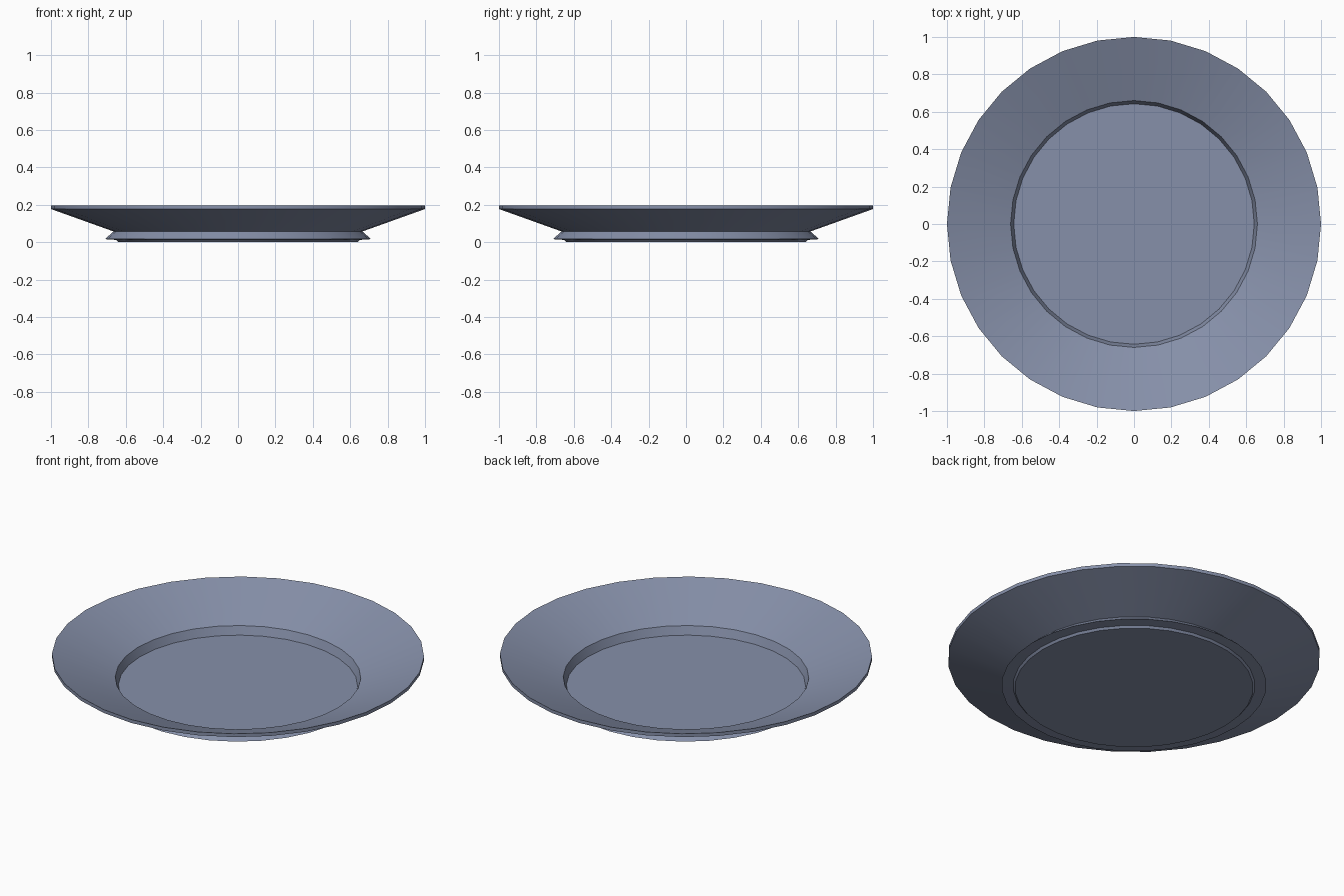
import bpy, bmesh, math

if "Cube" in bpy.data.objects:
    bpy.data.objects.remove(bpy.data.objects["Cube"])

SIDES = 32

# single glaze colour
glaze = bpy.data.materials.new("blue_grey_glaze")
glaze.diffuse_color = (0.24, 0.28, 0.40, 1.0)
glaze.use_nodes = True
glaze.node_tree.nodes["Principled BSDF"].inputs["Base Color"].default_value = glaze.diffuse_color

# cross-section (radius, height) from the underside round to the eating surface
profile = [
    (0.64, 0.0),      # base disc
    (0.65, 0.012),
    (0.712, 0.016),   # flared foot
    (0.665, 0.057),   # neck
    (1.0, 0.177),     # underside of the brim
    (1.0, 0.197),     # rim edge
    (0.66, 0.065),    # top of the well
    (0.643, 0.016),   # floor of the well
]

# revolve the profile
bm = bmesh.new()
rings = []
for r, z in profile:
    rings.append([bm.verts.new((r * math.cos(2 * math.pi * i / SIDES),
                                r * math.sin(2 * math.pi * i / SIDES), z))
                  for i in range(SIDES)])
for a, b in zip(rings, rings[1:]):
    for i in range(SIDES):
        j = (i + 1) % SIDES
        bm.faces.new((a[i], a[j], b[j], b[i]))
bm.faces.new(rings[0][::-1])   # base
bm.faces.new(rings[-1])        # well floor
bmesh.ops.recalc_face_normals(bm, faces=bm.faces)

mesh = bpy.data.meshes.new("plate")
bm.to_mesh(mesh)
bm.free()
plate = bpy.data.objects.new("plate", mesh)
bpy.context.collection.objects.link(plate)
mesh.materials.append(glaze)

# smooth round the plate, crisp profile edges
bpy.context.view_layer.objects.active = plate
plate.select_set(True)
bpy.ops.object.shade_smooth_by_angle(angle=math.radians(30))
